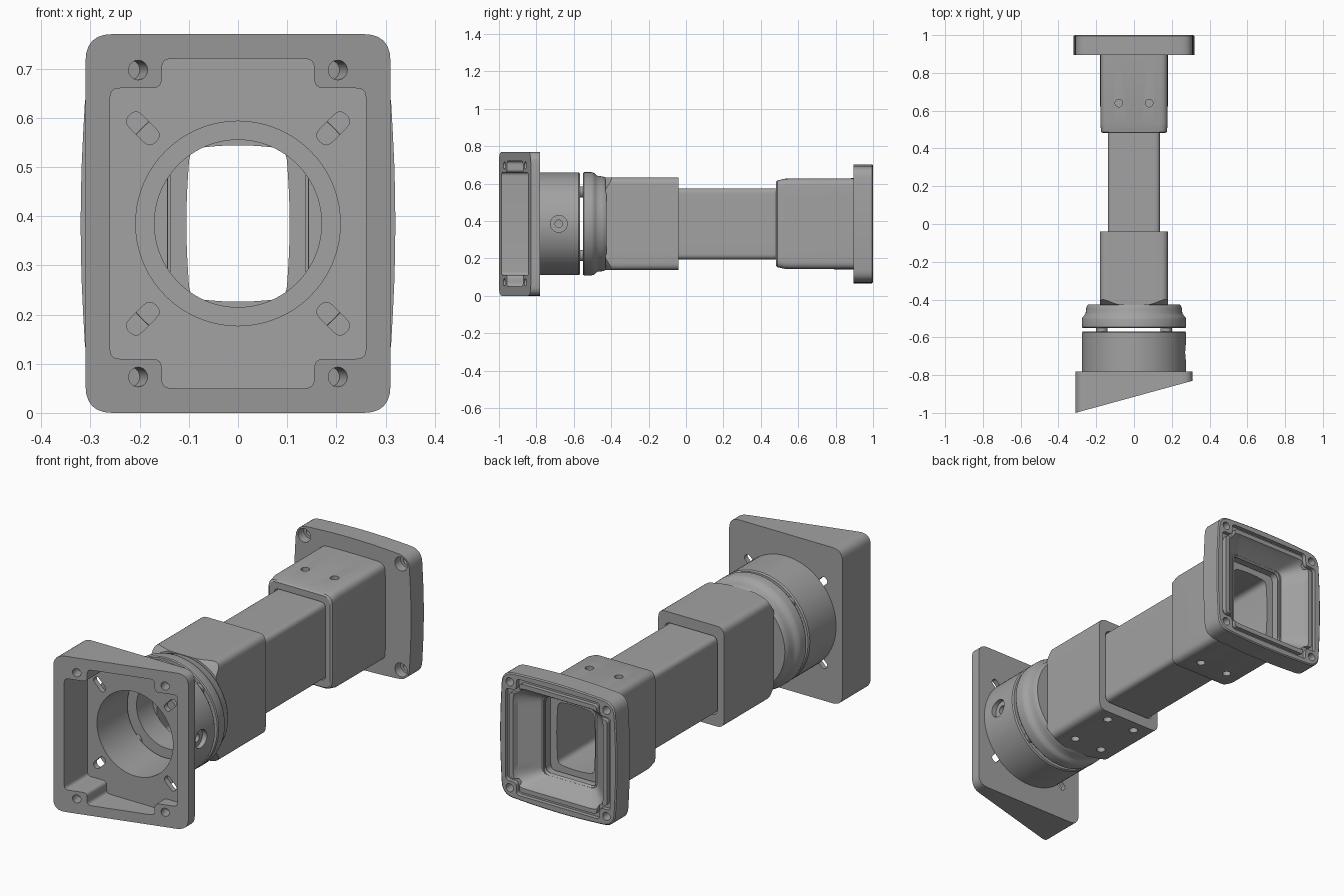
import bpy, bmesh, math
from mathutils import Vector, Matrix

cube = bpy.data.objects.get("Cube")
if cube:
    bpy.data.objects.remove(cube, do_unlink=True)

CZ = 0.385  # height of the tube axis
grey = bpy.data.materials.new("plain grey")
grey.use_nodes = True
COLOUR = (0.36, 0.36, 0.36, 1)
grey.diffuse_color = COLOUR
grey.node_tree.nodes["Principled BSDF"].inputs["Base Color"].default_value = COLOUR


def finish(name, bm):
    bmesh.ops.recalc_face_normals(bm, faces=bm.faces)
    mesh = bpy.data.meshes.new(name)
    bm.to_mesh(mesh)
    bm.free()
    mesh.materials.append(grey)
    ob = bpy.data.objects.new(name, mesh)
    bpy.context.collection.objects.link(ob)
    return ob


def fillet(corners, steps=6):
    """Round each (x, z, reach) corner of a polygon."""
    pts = []
    for i, (x, z, d) in enumerate(corners):
        p = Vector((x, z))
        a = Vector(corners[i - 1][:2]) - p
        b = Vector(corners[(i + 1) % len(corners)][:2]) - p
        s, e = p + a.normalized() * d, p + b.normalized() * d
        for k in range(steps + 1):
            t = k / steps
            pts.append(s * (1 - t) ** 2 + p * 2 * t * (1 - t) + e * t * t)
    return pts


def rrect(hx, hz, r=0.04, bulge=0.0):
    """Rounded rectangle whose sides may bow outward."""
    m = 0.6
    return fillet([(hx, hz, r), (0, hz + bulge, hx * m), (-hx, hz, r), (-hx - bulge, 0, hz * m),
                   (-hx, -hz, r), (0, -hz - bulge, hx * m), (hx, -hz, r), (hx + bulge, 0, hz * m)])


def notched(hx, hz, nx, nz, r=0.02):
    """Rectangle with a rounded bite out of each corner."""
    q = [(hx, nz), (nx, nz), (nx, hz)]
    loop = q + [(-x, z) for x, z in reversed(q)]
    loop += [(-x, -z) for x, z in loop]
    return fillet([(x, z, r) for x, z in loop])


def circle(r, n=72):
    return [Vector((r * math.cos(2 * math.pi * i / n), r * math.sin(2 * math.pi * i / n))) for i in range(n)]


def loft(name, rings, hollow=True):
    """Skin (y, outline) rings along the axis; y may depend on x."""
    bm = bmesh.new()
    loops = [[bm.verts.new((p.x, y(p.x) if callable(y) else y, CZ + p.y)) for p in pts] for y, pts in rings]
    pairs = list(zip(loops, loops[1:]))
    if hollow:
        pairs.append((loops[-1], loops[0]))
    else:
        bm.faces.new(loops[0])
        bm.faces.new(loops[-1])
    for a, b in pairs:
        for i in range(len(a)):
            j = (i + 1) % len(a)
            bm.faces.new((a[i], a[j], b[j], b[i]))
    bmesh.ops.remove_doubles(bm, verts=bm.verts, dist=1e-5)
    return finish(name, bm)


def rod(name, r, start, end):
    a, b = Vector(start), Vector(end)
    d = b - a
    bm = bmesh.new()
    mat = Matrix.Translation((a + b) / 2) @ d.to_track_quat('Z', 'Y').to_matrix().to_4x4()
    bmesh.ops.create_cone(bm, cap_ends=True, segments=24, radius1=r, radius2=r, depth=d.length, matrix=mat)
    return finish(name, bm)


def cut(ob, cutters, operation='DIFFERENCE'):
    for c in cutters:
        c.hide_render = True
        mod = ob.modifiers.new("cut", 'BOOLEAN')
        mod.operation, mod.solver, mod.object = operation, 'EXACT', c
        bpy.context.view_layer.objects.active = ob
        bpy.ops.object.modifier_apply(modifier=mod.name)
        bpy.data.objects.remove(c, do_unlink=True)


SIGNS = [(sx, sz) for sx in (-1, 1) for sz in (-1, 1)]
slope = 0.17 / 0.62


def front(x):
    return -1 + (x + 0.31) * slope


# Wedge-shaped front flange with a deep notched pocket, bore, slots and screw holes
plate = rrect(0.31, 0.385, 0.055)
wedge = loft("front_wedge_flange", [(front, plate), (-0.78, plate)], False)
pocket = notched(0.26, 0.335, 0.155, 0.275)
tools = [loft("pocket_cutter", [(-1.1, pocket), (-0.805, pocket)], False),
         loft("bore_cutter", [(-0.9, circle(0.208)), (-0.7, circle(0.208))], False)]
normal = Vector((slope, -1, 0)).normalized()
for sx, sz in SIGNS:
    mouth = Vector((sx * 0.203, front(sx * 0.203), CZ + sz * 0.312))
    tools.append(rod("screw_cutter", 0.02, mouth + normal * 0.05, mouth - normal * 0.06))
    a, b = Vector((sx * 0.18, sz * 0.18)), Vector((sx * 0.207, sz * 0.207))
    mid, u = (a + b) / 2, (b - a).normalized()
    v = Vector((-u.y, u.x))
    L, w = 0.038, 0.018
    slot = fillet([(*(mid + u * i * L + v * j * w), 0.0175) for i, j in ((1, 1), (-1, 1), (-1, -1), (1, -1))])
    tools.append(loft("slot_cutter", [(-0.9, slot), (-0.75, slot)], False))
cut(wedge, tools)

# Round collar with a side screw hole
collar = loft("front_collar", [(y, circle(r)) for y, r in
              ((-0.78, 0.275), (-0.575, 0.275), (-0.568, 0.27), (-0.568, 0.208), (-0.78, 0.208))])
cut(collar, [rod("recess_cutter", 0.045, (0.25, -0.68, CZ), (0.35, -0.68, CZ)),
             rod("hole_cutter", 0.02, (0.15, -0.68, CZ), (0.35, -0.68, CZ))])

# Posts bridging the gap between the collars
for sx, sz in SIGNS:
    rod("gap_post", 0.03, (sx * 0.17, -0.585, CZ + sz * 0.17), (sx * 0.17, -0.54, CZ + sz * 0.17))

# Stepped second collar
loft("stepped_collar", [(y, circle(r)) for y, r in (
    (-0.55, 0.272), (-0.545, 0.276), (-0.505, 0.276), (-0.492, 0.272), (-0.482, 0.262), (-0.472, 0.256),
    (-0.45, 0.254), (-0.436, 0.25), (-0.425, 0.243), (-0.425, 0.17), (-0.55, 0.17))])

# Front sleeve, its corners turned down to meet the collar, four holes underneath
sleeve = loft("front_sleeve", [(-0.43, rrect(0.18, 0.248)), (-0.04, rrect(0.18, 0.248)),
                               (-0.04, rrect(0.143, 0.195, 0.03)), (-0.43, rrect(0.143, 0.195, 0.03))])
cut(sleeve, [loft("cone_cutter", [(-0.45, circle(0.235)), (-0.38, circle(0.315)), (0.1, circle(0.315))], False)],
    'INTERSECT')
cut(sleeve, [rod("hole_cutter", 0.021, (x, y, 0.1), (x, y, 0.18)) for x in (-0.08, 0.08) for y in (-0.34, -0.1)])

# Sliding inner tube
outer, inner = rrect(0.138, 0.19, 0.03), rrect(0.098, 0.152, 0.025, 0.01)
loft("inner_tube", [(-0.3, outer), (0.86, outer), (0.86, inner), (-0.3, inner)])

# Rear sleeve with a tapered lip, holes above and below
socket = rrect(0.142, 0.194, 0.03)
rear = loft("rear_sleeve", [(0.482, rrect(0.166, 0.226)), (0.488, rrect(0.174, 0.232)), (0.53, rrect(0.178, 0.241)),
                            (0.91, rrect(0.178, 0.241, 0.04, 0.004)), (0.91, socket), (0.482, socket)])
holes = [rod("hole_cutter", 0.02, (x, 0.64, 0.59), (x, 0.64, 0.7)) for x in (-0.08, 0.08)]
holes += [rod("hole_cutter", 0.02, (x, y, 0.1), (x, y, 0.18)) for x in (-0.08, 0.08) for y in (0.59, 0.82)]
cut(rear, holes)

# Rear flange with a funnel mouth, seal groove and counterbored corner holes
rim = rrect(0.308, 0.306, 0.06, 0.017)
throat = rrect(0.138, 0.188, 0.03)
flange = loft("rear_flange", [(0.895, rim), (0.995, rim), (1.0, rrect(0.303, 0.301, 0.06, 0.017)),
                              (1.0, rrect(0.246, 0.246, 0.07)), (0.975, rrect(0.236, 0.236, 0.07)),
                              (0.9, throat), (0.895, throat)])
groove_out, groove_in = notched(0.287, 0.287, 0.228, 0.228), notched(0.268, 0.268, 0.212, 0.212)
tools = [loft("groove_cutter", [(0.98, groove_out), (1.02, groove_out), (1.02, groove_in), (0.98, groove_in)])]
for sx, sz in SIGNS:
    x, z = sx * 0.265, CZ + sz * 0.262
    tools.append(rod("hole_cutter", 0.02, (x, 0.8, z), (x, 1.1, z)))
    tools.append(rod("recess_cutter", 0.034, (x, 0.8, z), (x, 0.94, z)))
cut(flange, tools)

# Smooth the curves and keep the edges crisp
for ob in bpy.context.collection.objects:
    if ob.type == 'MESH':
        bpy.ops.object.select_all(action='DESELECT')
        ob.select_set(True)
        bpy.context.view_layer.objects.active = ob
        bpy.ops.object.shade_smooth_by_angle(angle=math.radians(30))
